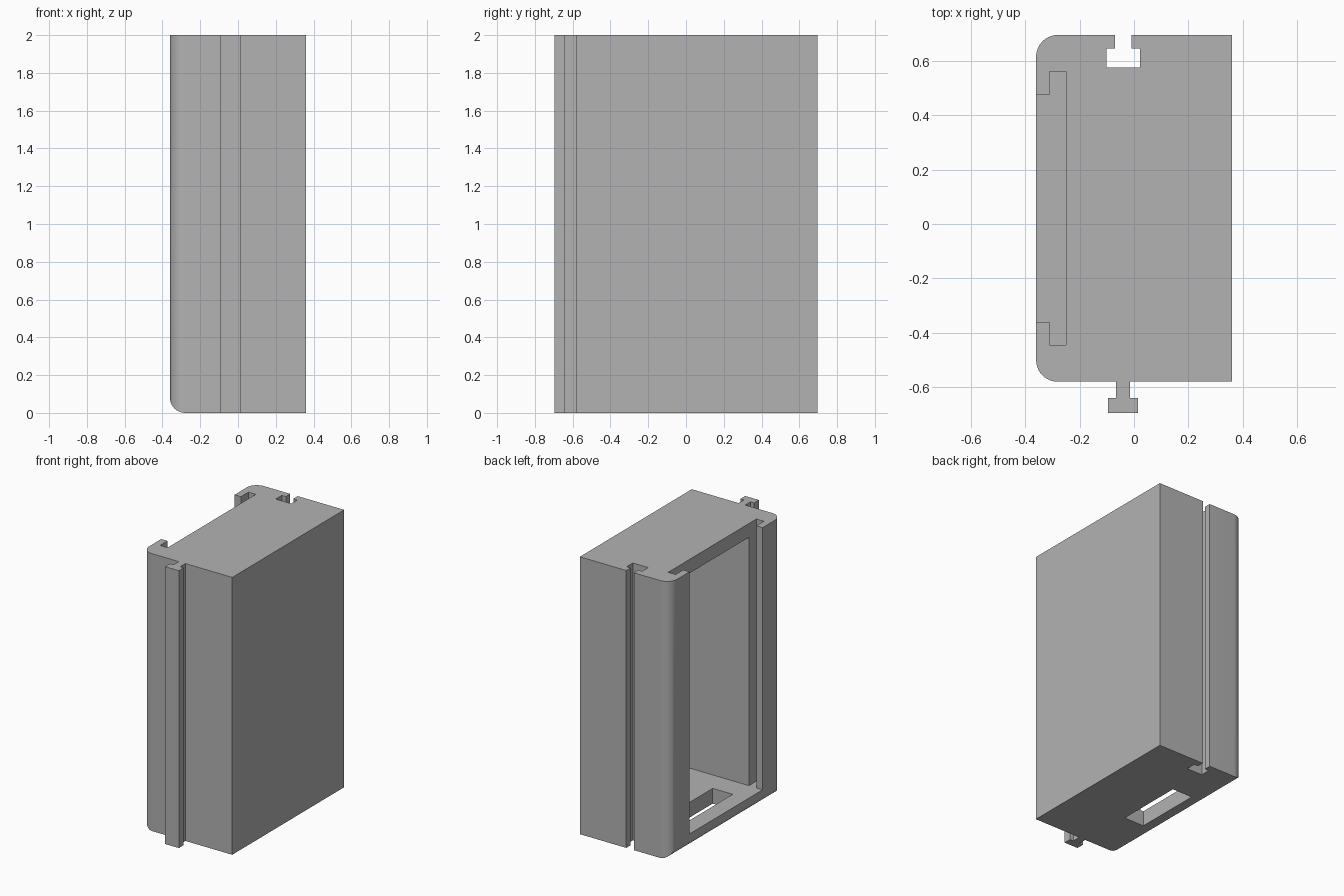
import bpy, bmesh, math

cube = bpy.data.objects.get("Cube")
if cube:
    bpy.data.objects.remove(cube, do_unlink=True)

HEIGHT = 2.0
WALL = 0.11          # floor and back wall thickness
ROUND = 0.08
RAIL_X = -0.04       # centre line of the tongue and groove

grey = bpy.data.materials.new("light grey")
grey.use_nodes = True
colour = (0.45, 0.45, 0.45, 1)
grey.diffuse_color = colour
grey.node_tree.nodes["Principled BSDF"].inputs["Base Color"].default_value = colour


def finish(name, bm):
    bmesh.ops.recalc_face_normals(bm, faces=bm.faces)
    mesh = bpy.data.meshes.new(name)
    bm.to_mesh(mesh)
    bm.free()
    mesh.materials.append(grey)
    obj = bpy.data.objects.new(name, mesh)
    bpy.context.collection.objects.link(obj)
    return obj


def prism(name, outline, z0, z1):
    """Extrude an xy outline from z0 to z1."""
    bm = bmesh.new()
    face = bm.faces.new([bm.verts.new((x, y, z0)) for x, y in outline])
    top = bmesh.ops.extrude_face_region(bm, geom=[face])["geom"]
    verts = [g for g in top if isinstance(g, bmesh.types.BMVert)]
    bmesh.ops.translate(bm, verts=verts, vec=(0, 0, z1 - z0))
    return finish(name, bm)


def box(name, x0, x1, y0, y1, z0, z1):
    return prism(name, [(x0, y0), (x1, y0), (x1, y1), (x0, y1)], z0, z1)


def tee(y_neck, y_step, y_head, neck, head):
    """T outline symmetric about the rail centre line."""
    half = [(neck, y_neck), (neck, y_step), (head, y_step), (head, y_head)]
    return ([(RAIL_X + x, y) for x, y in half]
            + [(RAIL_X - x, y) for x, y in reversed(half)])


def combine(target, tool, operation):
    mod = target.modifiers.new(tool.name, "BOOLEAN")
    mod.operation = operation
    mod.solver = "EXACT"
    mod.object = tool
    tool.hide_render = True
    bpy.context.view_layer.objects.active = target
    bpy.ops.object.modifier_apply(modifier=mod.name)
    bpy.data.objects.remove(tool, do_unlink=True)


# Case block with the open side's upright and lower edges rounded
case = box("case", -0.36, 0.36, -0.58, 0.695, 0, HEIGHT)
bm = bmesh.new()
bm.from_mesh(case.data)
edges = []
for e in bm.edges:
    a, b = (v.co for v in e.verts)
    on_open_side = max(a.x, b.x) < -0.3
    on_top = min(a.z, b.z) > HEIGHT - 0.1
    if on_open_side and not on_top:
        edges.append(e)
bmesh.ops.bevel(bm, geom=edges, offset=ROUND, segments=10, profile=0.5,
                affect="EDGES")
bm.to_mesh(case.data)
bm.free()

# Inner cavity, sliding cover channel and its open mouth
over = HEIGHT + 0.1
combine(case, box("cavity", -0.28, 0.25, -0.36, 0.475, WALL, HEIGHT - 0.1), "DIFFERENCE")
combine(case, box("cover_channel", -0.31, -0.25, -0.445, 0.56, WALL, over), "DIFFERENCE")
combine(case, box("cover_mouth", -0.5, -0.28, -0.36, 0.475, WALL, over), "DIFFERENCE")

# Slot through the floor
combine(case, box("floor_slot", -0.24, -0.08, -0.19, 0.305, -0.1, 0.2), "DIFFERENCE")

# Groove in the back, tongue on the front
combine(case, prism("groove", tee(0.8, 0.645, 0.575, 0.03, 0.062), -0.1, over), "DIFFERENCE")
combine(case, prism("tongue", tee(-0.56, -0.64, -0.695, 0.026, 0.055), 0, HEIGHT), "UNION")

bpy.ops.object.select_all(action="DESELECT")
case.select_set(True)
bpy.context.view_layer.objects.active = case
bpy.ops.object.shade_smooth_by_angle(angle=math.radians(30))
